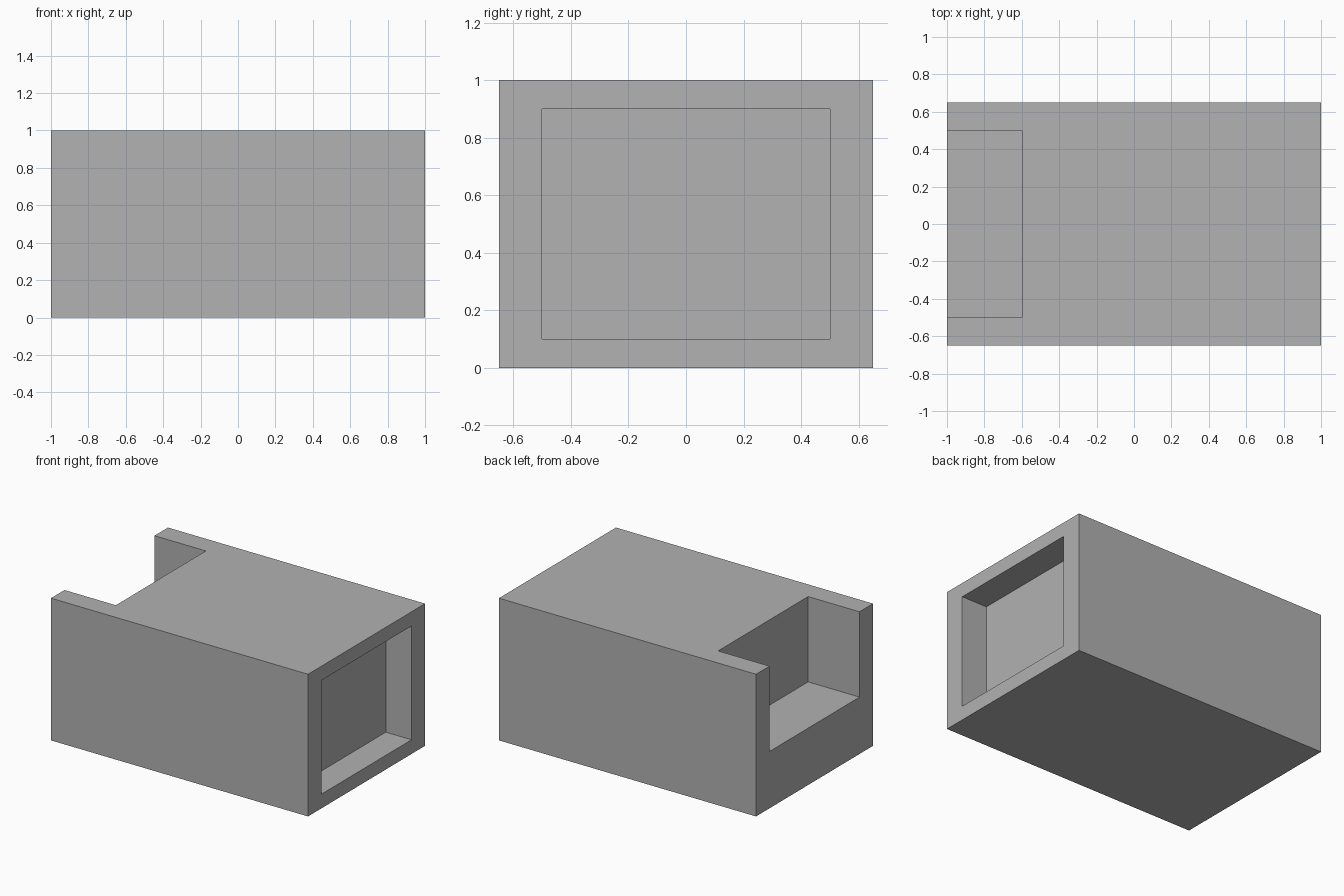
import bpy

default_cube = bpy.data.objects.get("Cube")
if default_cube:
    bpy.data.objects.remove(default_cube, do_unlink=True)

# Single plain grey
grey = bpy.data.materials.new("plain_grey")
grey.use_nodes = True
colour = (0.445, 0.445, 0.445, 1)
grey.diffuse_color = colour
grey.node_tree.nodes["Principled BSDF"].inputs["Base Color"].default_value = colour


def box(name, low, high):
    """Box spanning two opposite corners."""
    centre = [(a + b) / 2 for a, b in zip(low, high)]
    bpy.ops.mesh.primitive_cube_add(size=1, location=centre)
    obj = bpy.context.object
    obj.name = obj.data.name = name
    obj.scale = [b - a for a, b in zip(low, high)]
    bpy.ops.object.transform_apply(location=True, rotation=False, scale=True)
    obj.data.materials.append(grey)
    return obj


def carve(target, name, low, high):
    """Subtract a box from the target and discard the cutter."""
    cutter = box(name, low, high)
    cutter.hide_render = True
    cut = target.modifiers.new(name, 'BOOLEAN')
    cut.operation = 'DIFFERENCE'
    cut.solver = 'EXACT'
    cut.object = cutter
    bpy.context.view_layer.objects.active = target
    bpy.ops.object.modifier_apply(modifier=cut.name)
    bpy.data.objects.remove(cutter, do_unlink=True)


# Main block
body = box("block_body", (-1, -0.65, 0), (1, 0.65, 1))

# Notch open to the top and the -x end
carve(body, "end_notch", (-1.2, -0.5, 0.4), (-0.6, 0.5, 1.2))

# Shallow framed recess in the +x end
carve(body, "end_recess", (0.8, -0.5, 0.1), (1.2, 0.5, 0.9))
